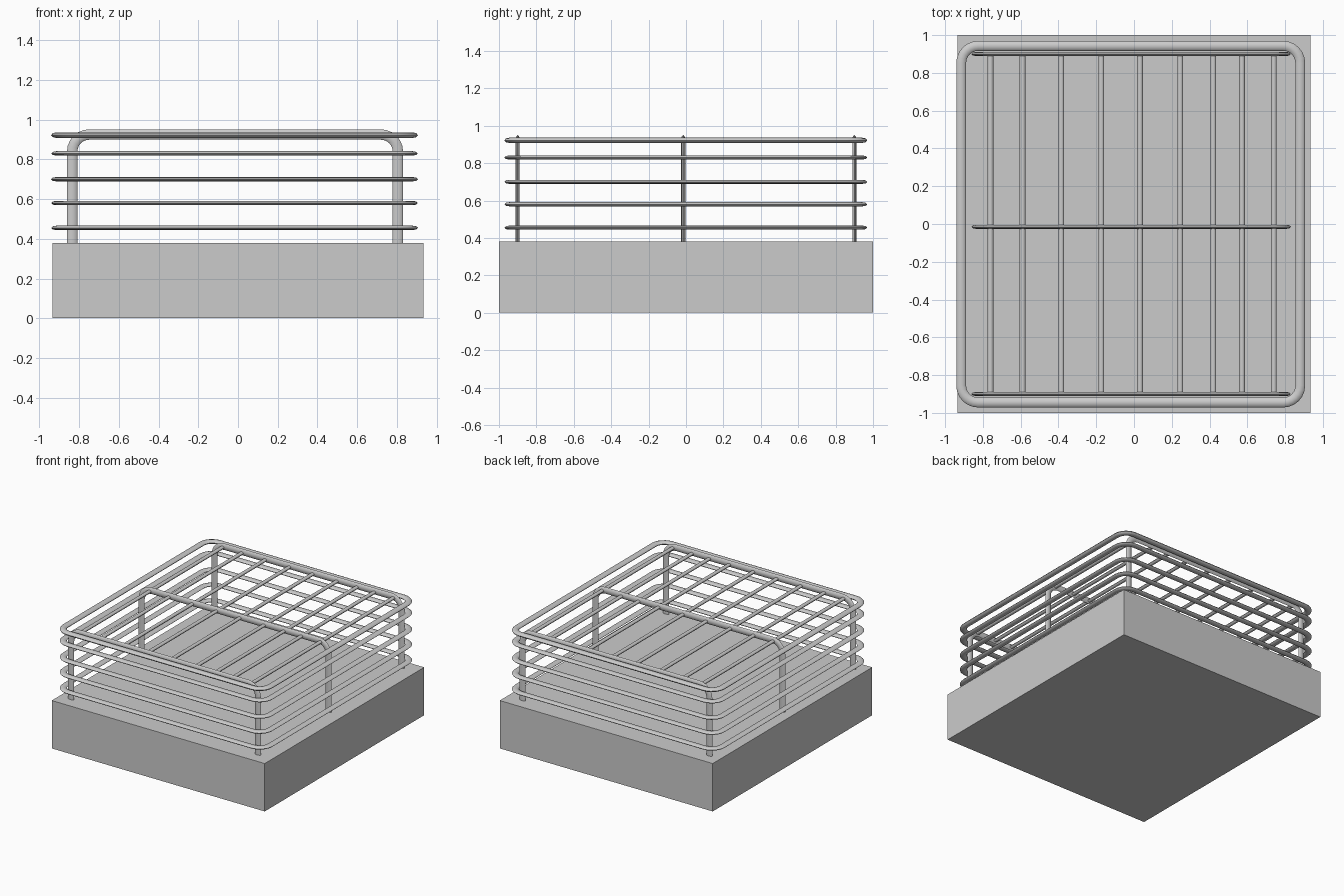
import bpy
import math
from mathutils import Vector

if "Cube" in bpy.data.objects:
    bpy.data.objects.remove(bpy.data.objects["Cube"])


def sweep(name, path, normal, half_wide, half_thin, closed=False, sides=8):
    """Sweep an oval section along a planar path; thin axis follows normal."""
    n = len(path)
    normal = Vector(normal)
    pts = [Vector(p) for p in path]
    verts, faces = [], []
    for i, p in enumerate(pts):
        a = (p - pts[i - 1]).normalized() if closed or i > 0 else None
        b = (pts[(i + 1) % n] - p).normalized() if closed or i < n - 1 else None
        a, b = a or b, b or a
        t = (a + b).normalized()
        side = t.cross(normal).normalized() / max(0.5, t.dot(a))
        for k in range(sides):
            ang = 2 * math.pi * k / sides
            verts.append(p + side * half_wide * math.cos(ang) + normal * half_thin * math.sin(ang))
    for i in range(n if closed else n - 1):
        j = (i + 1) % n
        for k in range(sides):
            m = (k + 1) % sides
            faces.append((i * sides + k, i * sides + m, j * sides + m, j * sides + k))
    if not closed:
        faces.append(tuple(range(sides))[::-1])
        faces.append(tuple(range((n - 1) * sides, n * sides)))
    mesh = bpy.data.meshes.new(name)
    mesh.from_pydata(verts, [], faces)
    ob = bpy.data.objects.new(name, mesh)
    bpy.context.collection.objects.link(ob)
    bpy.ops.object.select_all(action='DESELECT')
    ob.select_set(True)
    bpy.context.view_layer.objects.active = ob
    bpy.ops.object.mode_set(mode='EDIT')
    bpy.ops.mesh.select_all(action='SELECT')
    bpy.ops.mesh.normals_make_consistent(inside=False)
    bpy.ops.object.mode_set(mode='OBJECT')
    bpy.ops.object.shade_smooth_by_angle(angle=math.radians(50))
    return ob


def arc(cx, cy, r, start, end, steps=6):
    """Points on a corner arc, in degrees."""
    return [(cx + r * math.cos(math.radians(start + (end - start) * i / steps)),
             cy + r * math.sin(math.radians(start + (end - start) * i / steps)))
            for i in range(steps + 1)]


# Solid plinth
bpy.ops.mesh.primitive_cube_add(size=1, location=(0, 0, 0.19))
plinth = bpy.context.object
plinth.name = "plinth"
plinth.scale = (1.87, 2.0, 0.38)

# Horizontal rails running round the plinth
X0, X1, Y0, Y1, R = -0.915, 0.88, -0.945, 0.943, 0.09
outline = (arc(X1 - R, Y1 - R, R, 0, 90) + arc(X0 + R, Y1 - R, R, 90, 180)
           + arc(X0 + R, Y0 + R, R, 180, 270) + arc(X1 - R, Y0 + R, R, 270, 360))
for z, thin in ((0.455, 0.011), (0.58, 0.011), (0.70, 0.011), (0.83, 0.011), (0.922, 0.014)):
    sweep("rail", [(x, y, z) for x, y in outline], (0, 0, 1), 0.026, thin, closed=True)

# Three upright arches
A0, A1, TOP, RA = -0.835, 0.805, 0.925, 0.085
profile = ([(A1, 0.37)] + arc(A1 - RA, TOP - RA, RA, 0, 90)
           + arc(A0 + RA, TOP - RA, RA, 90, 180) + [(A0, 0.37)])
for y in (-0.9, -0.015, 0.9):
    sweep("arch", [(x, y, z) for x, z in profile], (0, 1, 0), 0.026, 0.011)

# Long roof bars
for x in (-0.76, -0.59, -0.385, -0.173, 0.032, 0.245, 0.42, 0.572, 0.74):
    sweep("roof_bar", [(x, -0.89, 0.92), (x, 0.89, 0.92)], (0, 0, 1), 0.015, 0.012)
